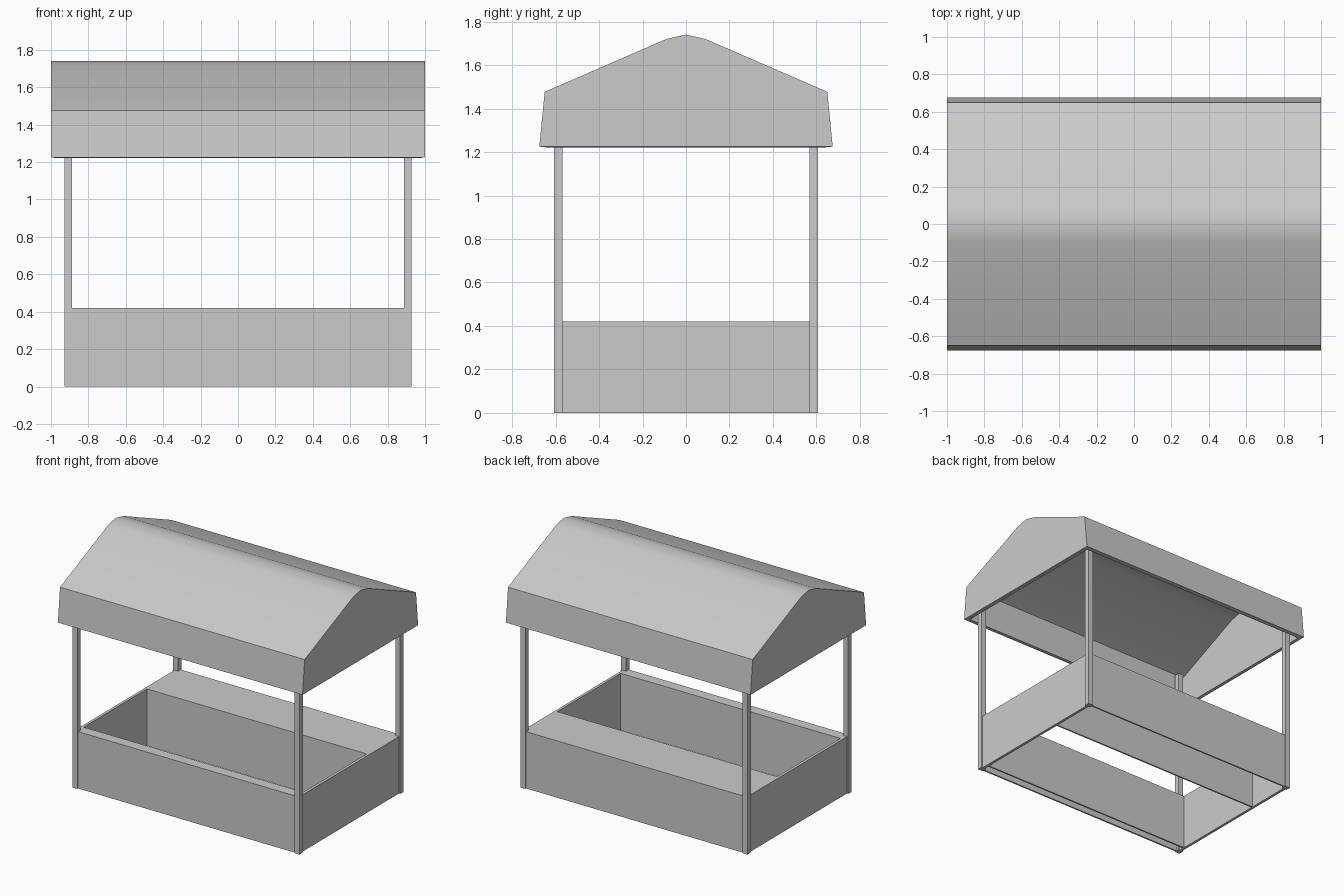
import bpy, bmesh, math

if "Cube" in bpy.data.objects:
    bpy.data.objects.remove(bpy.data.objects["Cube"])

def box(name, x, y, z):
    """Axis-aligned box from (min, max) ranges."""
    bpy.ops.mesh.primitive_cube_add(size=1, location=[(a + b) / 2 for a, b in (x, y, z)])
    ob = bpy.context.object
    ob.name = name
    ob.scale = [b - a for a, b in (x, y, z)]
    bpy.ops.object.transform_apply(location=False, rotation=False, scale=True)
    return ob

def extrude_profile(name, profile, half, caps):
    """Open y/z profile swept along x, optionally closed at both ends."""
    bm = bmesh.new()
    a = [bm.verts.new((-half, y, z)) for y, z in profile]
    b = [bm.verts.new((half, y, z)) for y, z in profile]
    for i in range(len(profile) - 1):
        bm.faces.new((a[i], b[i], b[i + 1], a[i + 1]))
    if caps:
        bm.faces.new(a)
        bm.faces.new(b[::-1])
    me = bpy.data.meshes.new(name)
    bm.normal_update()
    bm.to_mesh(me)
    bm.free()
    ob = bpy.data.objects.new(name, me)
    bpy.context.collection.objects.link(ob)
    return ob

def thicken(ob, t):
    bpy.ops.object.select_all(action='DESELECT')
    ob.select_set(True)
    bpy.context.view_layer.objects.active = ob
    m = ob.modifiers.new("thickness", 'SOLIDIFY')
    m.thickness = t
    m.offset = -1
    m.use_even_offset = True
    bpy.ops.object.modifier_apply(modifier=m.name)
    bpy.ops.object.shade_smooth_by_angle(angle=math.radians(30))

# Canopy: hollow shell with closed gables, softened ridge and open underside
canopy = extrude_profile("canopy", [(-0.675, 1.225), (-0.65, 1.477), (-0.09, 1.72), (0, 1.74),
                                    (0.09, 1.72), (0.65, 1.477), (0.675, 1.225)], 1.0, True)
thicken(canopy, 0.03)

# Corner posts, reaching up inside the canopy
for sx, nx in ((-1, "left"), (1, "right")):
    for sy, ny in ((-1, "front"), (1, "back")):
        x, y = sx * 0.908, sy * 0.588
        box(f"{ny}_{nx}_post", (x - 0.02, x + 0.02), (y - 0.02, y + 0.02), (0, 1.44))
    # End panels
    box(f"{nx}_panel", sorted((sx * 0.898, sx * 0.918)), (-0.59, 0.59), (0, 0.42))

# Narrow front counter and deep back counter, hollow and open below
for name, y0, y1 in (("front_counter", -0.6, -0.52), ("back_counter", 0.22, 0.6)):
    c = extrude_profile(name, [(y0, 0), (y0, 0.42), (y1, 0.42), (y1, 0)], 0.9, False)
    thicken(c, 0.012)
